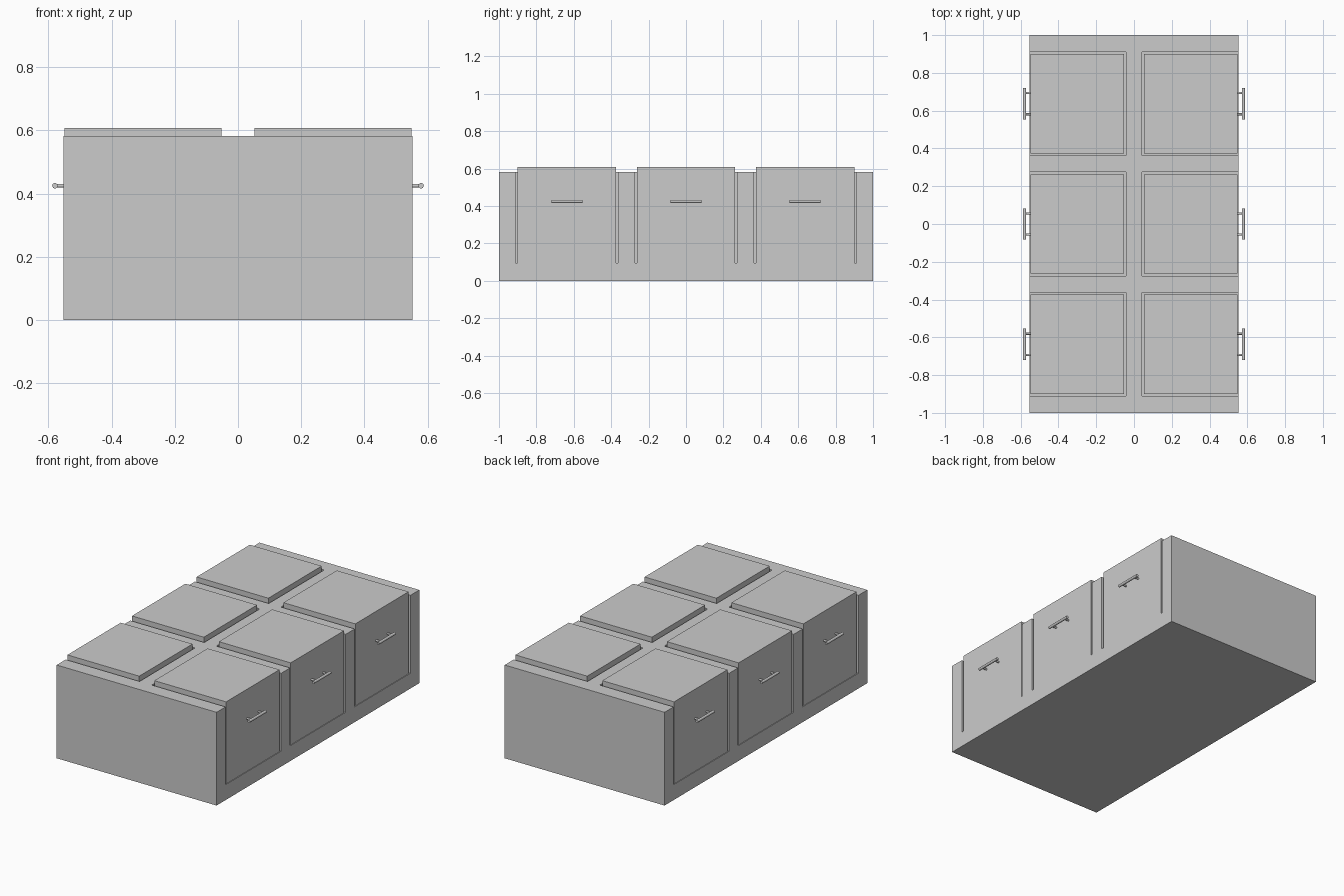
import bpy
from math import pi

if "Cube" in bpy.data.objects:
    bpy.data.objects.remove(bpy.data.objects["Cube"])

ROWS = {"front": -0.637, "middle": 0.0, "rear": 0.637}
SIDES = {"left": -1, "right": 1}
FLOOR = 0.096


def box(name, lo, hi):
    size = [b - a for a, b in zip(lo, hi)]
    mid = [(a + b) / 2 for a, b in zip(lo, hi)]
    bpy.ops.mesh.primitive_cube_add(size=1, location=mid)
    ob = bpy.context.object
    ob.name = name
    ob.scale = size
    bpy.ops.object.transform_apply(location=False, rotation=False, scale=True)
    return ob


def side_box(name, s, x0, x1, y, half, z0, z1):
    xs = sorted((s * x0, s * x1))
    return box(name, (xs[0], y - half, z0), (xs[1], y + half, z1))


def rod(name, radius, length, loc, rot):
    bpy.ops.mesh.primitive_cylinder_add(vertices=16, radius=radius, depth=length,
                                        location=loc, rotation=rot)
    ob = bpy.context.object
    ob.name = name
    bpy.ops.object.shade_smooth_by_angle()
    return ob


# Cabinet body with six open pockets
body = box("cabinet_body", (-0.552, -1, 0), (0.552, 1, 0.582))
for row, y in ROWS.items():
    for side, s in SIDES.items():
        cutter = side_box("pocket_cutter", s, 0.042, 0.7, y, 0.274, FLOOR, 0.8)
        cutter.hide_render = True
        mod = body.modifiers.new("pocket", 'BOOLEAN')
        mod.operation = 'DIFFERENCE'
        mod.solver = 'EXACT'
        mod.object = cutter
        bpy.context.view_layer.objects.active = body
        bpy.ops.object.modifier_apply(modifier=mod.name)
        bpy.data.objects.remove(cutter)

for row, y in ROWS.items():
    for side, s in SIDES.items():
        tag = f"{row}_{side}"
        # Drawer block resting in its pocket
        side_box(f"drawer_{tag}", s, 0.052, 0.548, y, 0.263, FLOOR, 0.608)
        # Bar handle on two posts
        rod(f"handle_bar_{tag}", 0.0085, 0.166, (s * 0.579, y, 0.425), (pi / 2, 0, 0))
        for end, dy in (("a", -0.056), ("b", 0.056)):
            rod(f"handle_post_{end}_{tag}", 0.006, 0.034,
                (s * 0.562, y + dy, 0.425), (0, pi / 2, 0))
